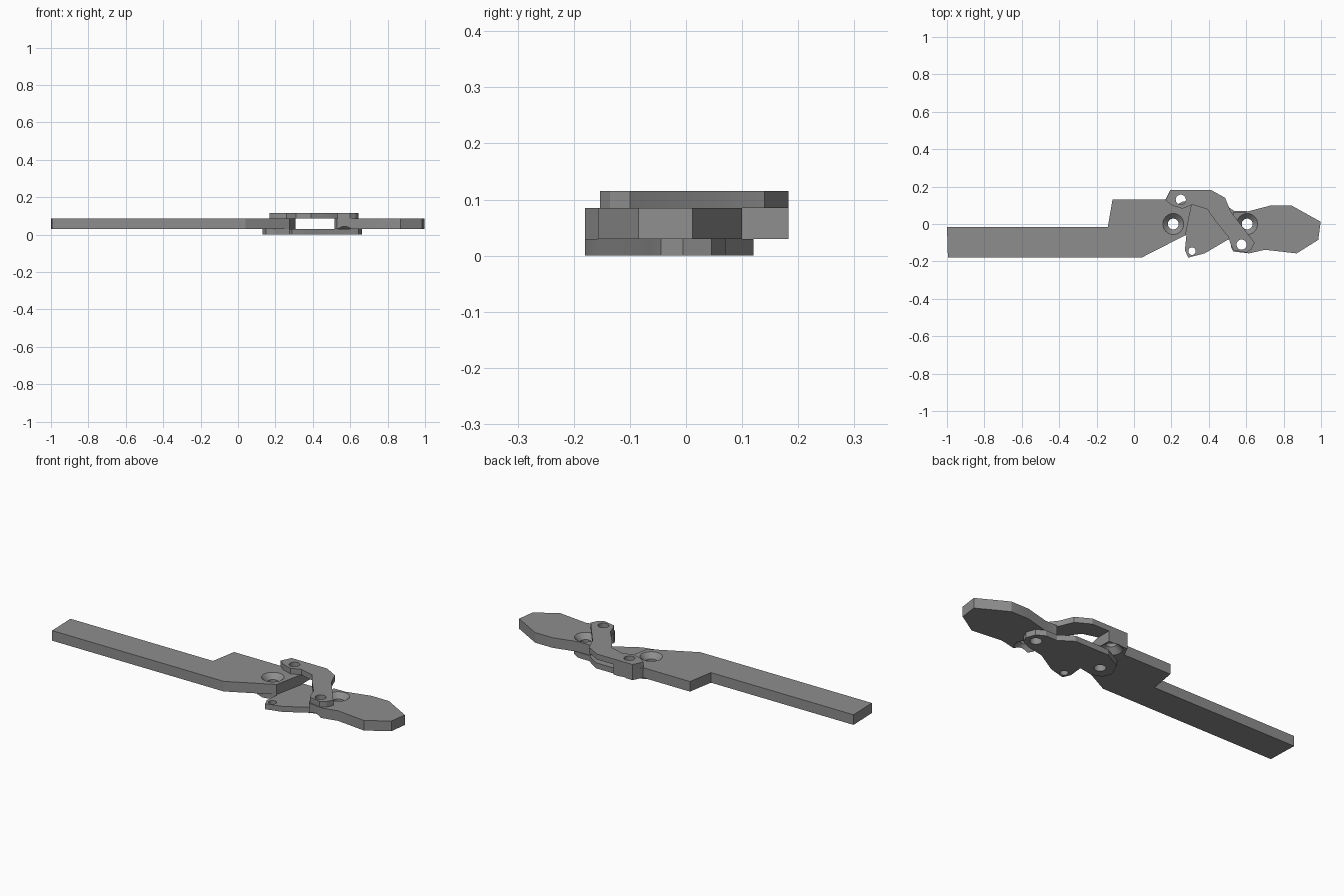
import bpy, bmesh, math

if "Cube" in bpy.data.objects:
    bpy.data.objects.remove(bpy.data.objects["Cube"])

metal = bpy.data.materials.new("grey_metal")
metal.diffuse_color = (0.27, 0.27, 0.27, 1)
metal.use_nodes = True
metal.node_tree.nodes["Principled BSDF"].inputs["Base Color"].default_value = metal.diffuse_color

# Layer heights
LOW, MID, HIGH, TOP = 0.0, 0.03, 0.085, 0.115


def mesh_object(name, bm):
    bmesh.ops.recalc_face_normals(bm, faces=bm.faces)
    me = bpy.data.meshes.new(name)
    bm.to_mesh(me)
    bm.free()
    ob = bpy.data.objects.new(name, me)
    bpy.context.collection.objects.link(ob)
    return ob


def drill(ob, x, y, profile):
    """Cut a round hole whose (radius, z) profile is revolved about (x, y)."""
    n = 32
    bm = bmesh.new()
    rings = [[bm.verts.new((x + r * math.cos(2 * math.pi * i / n),
                            y + r * math.sin(2 * math.pi * i / n), z))
              for i in range(n)] for r, z in profile]
    for a, b in zip(rings, rings[1:]):
        for i in range(n):
            bm.faces.new((a[i], a[(i + 1) % n], b[(i + 1) % n], b[i]))
    bm.faces.new(rings[0])
    bm.faces.new(rings[-1])
    cutter = mesh_object("hole_cutter", bm)
    cutter.hide_render = True
    mod = ob.modifiers.new("hole", 'BOOLEAN')
    mod.operation, mod.solver, mod.object = 'DIFFERENCE', 'EXACT', cutter
    bpy.context.view_layer.objects.active = ob
    bpy.ops.object.modifier_apply(modifier=mod.name)
    bpy.data.objects.remove(cutter)


def plain(r):
    return [(r, -0.1), (r, 0.3)]


def sink_top(r, R, z):
    e = 0.01
    return [(r, -0.1), (r, z - (R - r)), (R + e, z + e)]


def sink_bottom(r, R, z):
    e = 0.01
    return [(R + e, z - e), (r, z + (R - r)), (r, 0.3)]


def plate(name, outline, z0, z1, holes):
    """Extrude a flat outline and drill its holes."""
    bm = bmesh.new()
    face = bm.faces.new([bm.verts.new((x, y, z0)) for x, y in outline])
    out = bmesh.ops.extrude_face_region(bm, geom=[face])
    for v in out["geom"]:
        if isinstance(v, bmesh.types.BMVert):
            v.co.z = z1
    ob = mesh_object(name, bm)
    for x, y, prof in holes:
        drill(ob, x, y, prof)
    ob.data.materials.clear()
    ob.data.materials.append(metal)
    for p in ob.data.polygons:
        p.material_index = 0
    bpy.ops.object.select_all(action='DESELECT')
    ob.select_set(True)
    bpy.context.view_layer.objects.active = ob
    bpy.ops.object.shade_smooth_by_angle(angle=math.radians(25))
    return ob


# Pivot centres
ARM_PIVOT, JAW_PIVOT = (0.21, 0.0), (0.605, 0.0)
ARM_PIN, JAW_PIN = (0.25, 0.13), (0.575, -0.11)

# Long handle arm with raised shoulder and pivot lobe
plate("handle_arm",
      [(-1, -0.015), (-0.995, -0.18), (0.04, -0.18), (0.275, -0.06),
       (0.308, 0.1), (0.308, 0.183), (0.195, 0.183), (0.168, 0.13),
       (-0.115, 0.13), (-0.14, -0.015)],
      MID, HIGH,
      [(*ARM_PIVOT, sink_top(0.029, 0.056, HIGH)),
       (*ARM_PIN, sink_bottom(0.027, 0.056, MID))])

# Pointed jaw at the other end
plate("jaw",
      [(0.998, 0.012), (0.985, -0.085), (0.87, -0.157), (0.70, -0.138),
       (0.615, -0.157), (0.53, -0.147), (0.517, -0.12), (0.545, -0.02),
       (0.53, 0.065), (0.60, 0.065), (0.735, 0.1), (0.84, 0.1)],
      MID, HIGH,
      [(*JAW_PIVOT, sink_top(0.029, 0.056, HIGH)),
       (*JAW_PIN, sink_bottom(0.027, 0.056, MID))])

# Lower link with a hanging tab
plate("lower_link",
      [(0.13, -0.01), (0.15, -0.055), (0.20, -0.075), (0.28, -0.06),
       (0.272, -0.14), (0.29, -0.18), (0.378, -0.157), (0.50, -0.085),
       (0.60, -0.065), (0.645, -0.045), (0.662, -0.005), (0.645, 0.045),
       (0.60, 0.07), (0.535, 0.07), (0.46, 0.12), (0.26, 0.12),
       (0.165, 0.07)],
      LOW, MID,
      [(*ARM_PIVOT, plain(0.029)), (*JAW_PIVOT, plain(0.029)),
       (0.31, -0.145, plain(0.02))])

# Bent upper link
plate("upper_link",
      [(0.168, 0.128), (0.195, 0.183), (0.41, 0.183), (0.487, 0.14),
       (0.517, 0.067), (0.645, -0.1), (0.628, -0.135), (0.60, -0.153),
       (0.532, -0.14), (0.517, -0.11), (0.505, -0.07), (0.44, 0.01),
       (0.39, 0.08), (0.31, 0.103), (0.26, 0.082), (0.205, 0.098)],
      HIGH, TOP,
      [(*ARM_PIN, plain(0.027)), (*JAW_PIN, plain(0.027))])
